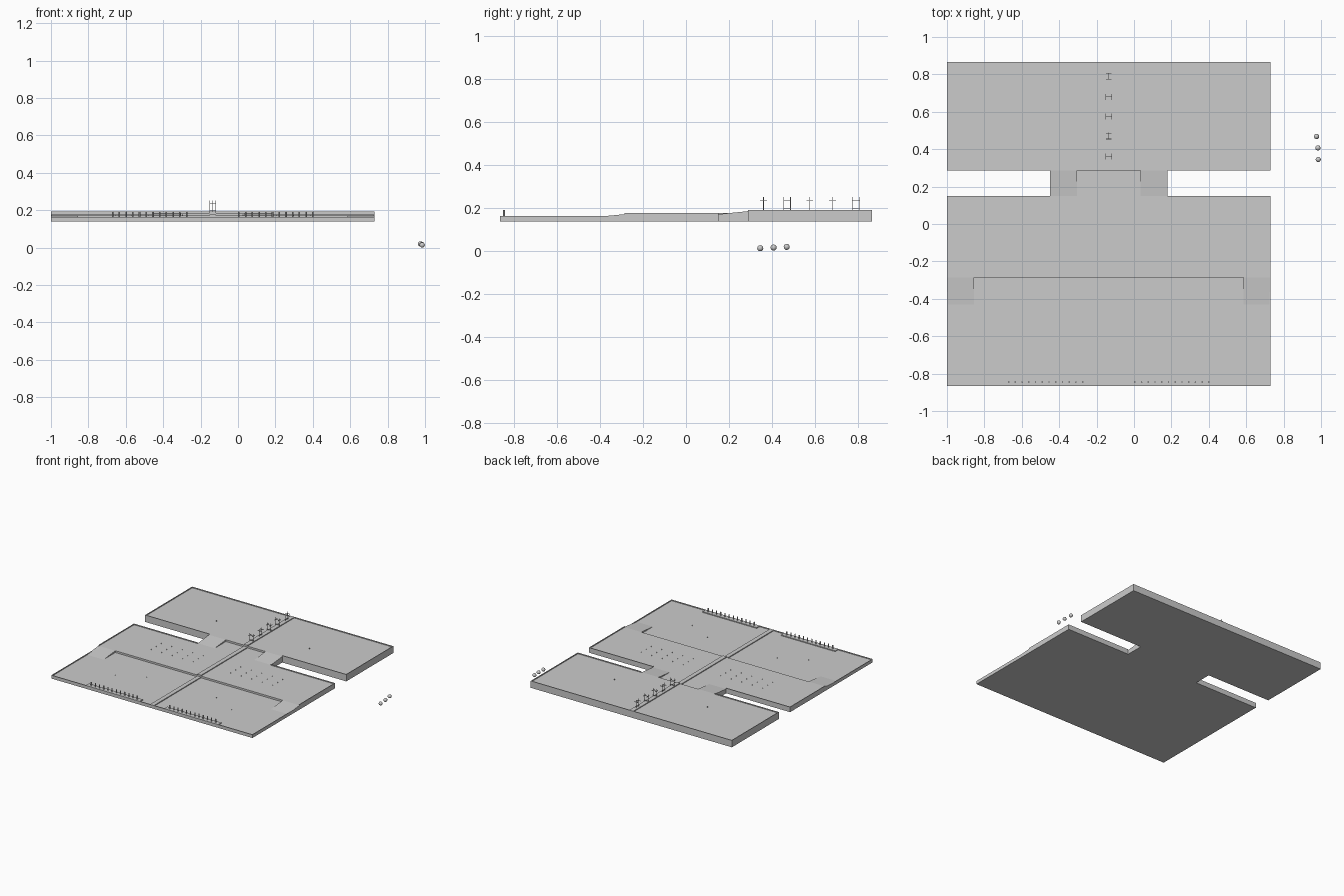
import bpy, bmesh
from math import pi
from mathutils import Matrix

if "Cube" in bpy.data.objects:
    bpy.data.objects.remove(bpy.data.objects["Cube"])

X0, X1, Y = -1.0, 0.73, 0.865
CX = (X0 + X1) / 2
ZB = 0.139
FRONT, MID, BACK = 0.158, 0.172, 0.186   # floor heights of the terraces
RIM, RW = 0.0065, 0.005                  # edge lip height and width


def finish(name, bm):
    bmesh.ops.recalc_face_normals(bm, faces=bm.faces)
    me = bpy.data.meshes.new(name)
    bm.to_mesh(me)
    bm.free()
    ob = bpy.data.objects.new(name, me)
    bpy.context.collection.objects.link(ob)
    return ob


def add_box(bm, x0, x1, y0, y1, z0, z1):
    m = (Matrix.Translation(((x0 + x1) / 2, (y0 + y1) / 2, (z0 + z1) / 2))
         @ Matrix.Diagonal((x1 - x0, y1 - y0, z1 - z0, 1)))
    bmesh.ops.create_cube(bm, size=1, matrix=m)


def add_prism(bm, profile, x0, x1):
    f = bm.faces.new([bm.verts.new((x0, y, z)) for y, z in profile])
    r = bmesh.ops.extrude_face_region(bm, geom=[f])
    vs = [g for g in r["geom"] if isinstance(g, bmesh.types.BMVert)]
    bmesh.ops.translate(bm, verts=vs, vec=(x1 - x0, 0, 0))


def mirror_x(x0, x1):
    return [(x0, x1), (2 * CX - x1, 2 * CX - x0)]


def add_post(bm, x, y, z0, z1, r, sides=6):
    bmesh.ops.create_cone(bm, cap_ends=True, segments=sides, radius1=r, radius2=r,
                          depth=z1 - z0, matrix=Matrix.Translation((x, y, (z0 + z1) / 2)))


# three-level slab with two side slots cut through
bm = bmesh.new()
add_prism(bm, [(-Y, ZB), (Y, ZB), (Y, BACK), (0.287, BACK), (0.287, MID),
               (-0.285, MID), (-0.285, FRONT), (-Y, FRONT)], X0, X1)
slab = finish("terraced_ground", bm)
bm = bmesh.new()
for a, b in mirror_x(-1.1, -0.45):
    add_box(bm, a, b, 0.15, 0.287, 0, 0.4)
cutter = finish("slot_cutter", bm)
cutter.hide_render = True
cutter.hide_viewport = True
mod = slab.modifiers.new("slots", "BOOLEAN")
mod.operation = "DIFFERENCE"
mod.solver = "EXACT"
mod.object = cutter

# ramps between levels
bm = bmesh.new()
for a, b in mirror_x(-0.45, -0.305):
    add_prism(bm, [(0.15, MID), (0.287, MID), (0.287, BACK)], a, b)
for a, b in mirror_x(X0, -0.855):
    add_prism(bm, [(-0.43, FRONT), (-0.285, FRONT), (-0.285, MID)], a, b)
finish("ramps", bm)

# thin lip round the outer edge
bm = bmesh.new()
add_box(bm, X0, X1, -Y, -Y + RW, FRONT, FRONT + RIM)
add_box(bm, X0, X1, Y - RW, Y, BACK, BACK + RIM)
for a, b in mirror_x(X0, X0 + RW):
    add_box(bm, a, b, -Y + RW, -0.285, FRONT, FRONT + RIM)
    add_box(bm, a, b, -0.285, 0.15, MID, MID + RIM)
    add_box(bm, a, b, 0.287, Y - RW, BACK, BACK + RIM)
for a, b in mirror_x(X0, -0.45):
    add_box(bm, a, b, 0.15 - RW, 0.15, MID, MID + RIM)
    add_box(bm, a, b, 0.287, 0.287 + RW, BACK, BACK + RIM)
finish("edge_lip", bm)

# raised central path
bm = bmesh.new()
for y0, y1, z in ((-Y + RW, -0.285, FRONT), (-0.285, 0.287, MID), (0.287, Y - RW, BACK)):
    add_box(bm, CX - 0.0165, CX + 0.0165, y0, y1, z, z + RIM)
finish("central_path", bm)

# front fences: strip with a row of twelve posts
for side, (a, b) in zip(("left", "right"), mirror_x(-0.705, -0.24)):
    bm = bmesh.new()
    add_box(bm, a, b, -Y + RW, -0.825, FRONT, FRONT + RIM)
    for i in range(12):
        x = (a + b) / 2 + (i - 5.5) * 0.036
        add_post(bm, x, -0.845, FRONT + RIM, 0.192, 0.006 * 0.7, 8)
    finish(side + "_fence", bm)

# small gates along the back of the path
for i, y in enumerate((0.36, 0.47, 0.575, 0.68, 0.79)):
    bm = bmesh.new()
    z = BACK + RIM
    for s in (-1, 1):
        add_post(bm, s * 0.0155, 0, z, 0.252, 0.0018)
        add_box(bm, s * 0.0155 - 0.002, s * 0.0155 + 0.002, -0.016, 0.016, 0.235, 0.238)
    for h in (0.198, 0.235):
        add_box(bm, -0.018, 0.018, -0.0015, 0.0015, h, h + 0.003)
    gate = finish("gate_%d" % (i + 1), bm)
    gate.location = (CX, y, 0)
    if i in (1, 4):
        gate.rotation_euler.z = pi / 2

# tiny marker pegs on the terraces
bm = bmesh.new()
for s in (-1, 1):
    for i in range(5):
        for j in range(3):
            add_post(bm, CX + s * 0.342 + (i - 2) * 0.09, -0.065 + (j - 1) * 0.06,
                     MID, MID + 0.006, 0.002)
    for x, y, z in ((0.4, 0.5, BACK), (0.3, -0.5, FRONT), (0.5, -0.6, FRONT)):
        add_post(bm, CX + s * x, y, z, z + 0.006, 0.002)
finish("marker_pegs", bm)

# three loose balls off to the side
for i, (x, y, z) in enumerate(((0.985, 0.345, 0.014), (0.983, 0.407, 0.017), (0.976, 0.468, 0.02))):
    bm = bmesh.new()
    bmesh.ops.create_uvsphere(bm, u_segments=16, v_segments=10, radius=0.014)
    for f in bm.faces:
        f.smooth = True
    finish("ball_%d" % (i + 1), bm).location = (x, y, z)
